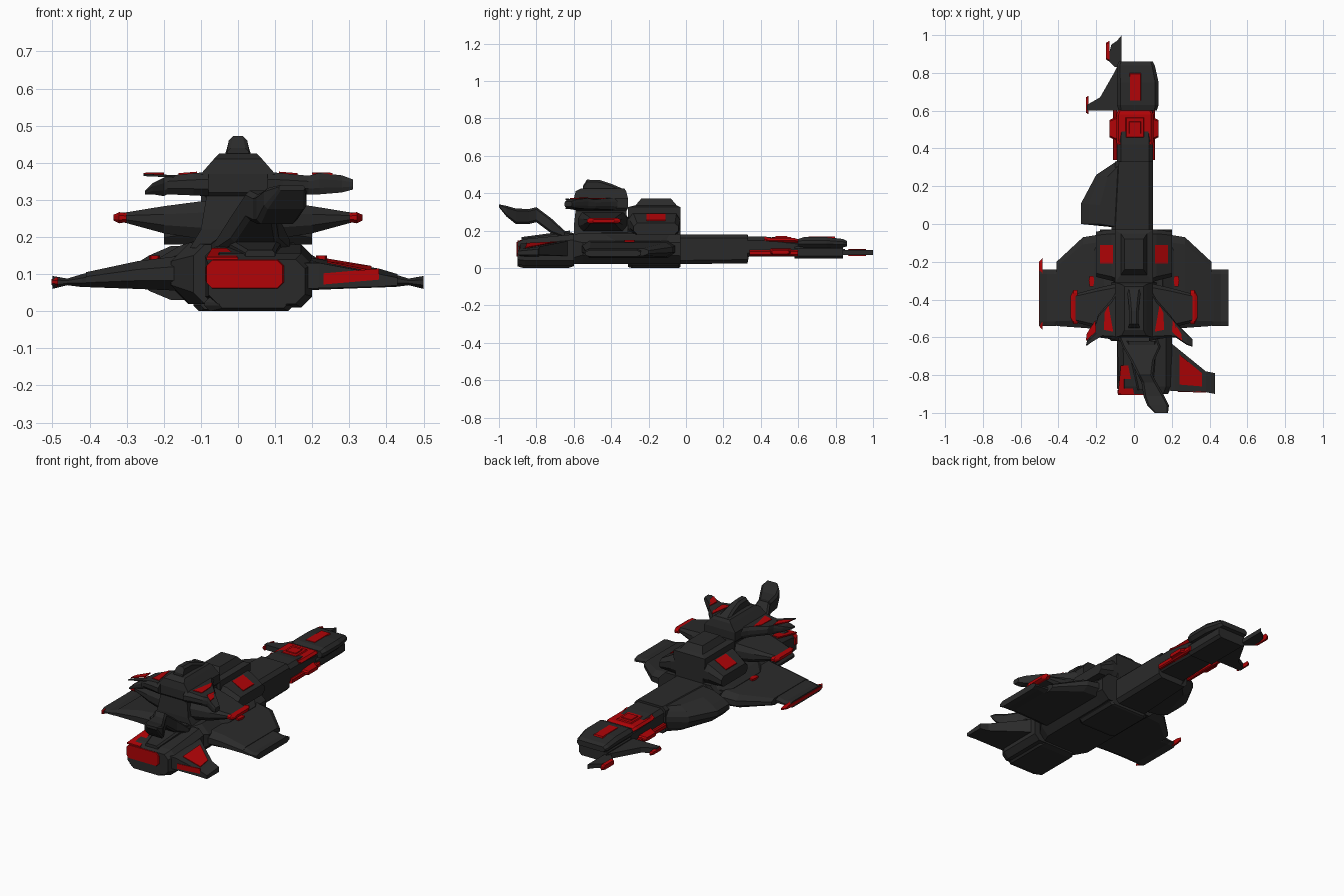
import bpy, bmesh


def material(name, rgb):
    m = bpy.data.materials.new(name)
    m.diffuse_color = (*rgb, 1)
    return m


DARK = material("dark_plating", (0.023, 0.023, 0.023))
RED = material("red_paint", (0.44, 0.001, 0.002))


def loft(name, rings, mat=DARK):
    """Skin a list of equal-length 3D rings and cap both ends."""
    bm = bmesh.new()
    vs = [[bm.verts.new(p) for p in ring] for ring in rings]
    n = len(vs[0])
    for a, b in zip(vs, vs[1:]):
        for i in range(n):
            j = (i + 1) % n
            bm.faces.new((a[i], a[j], b[j], b[i]))
    bm.faces.new(vs[0][::-1])
    bm.faces.new(vs[-1])
    bmesh.ops.remove_doubles(bm, verts=bm.verts, dist=1e-5)
    bmesh.ops.recalc_face_normals(bm, faces=bm.faces)
    me = bpy.data.meshes.new(name)
    bm.to_mesh(me)
    bm.free()
    me.materials.append(mat)
    ob = bpy.data.objects.new(name, me)
    bpy.context.collection.objects.link(ob)
    return ob


def hull(name, sections, mat=DARK):
    """Chamfered box sections (y, x0, x1, z0, z1, chamfer) along y."""
    return loft(name, [[(x0 + c, y, z0), (x1 - c, y, z0), (x1, y, z0 + c), (x1, y, z1 - c),
                        (x1 - c, y, z1), (x0 + c, y, z1), (x0, y, z1 - c), (x0, y, z0 + c)]
                       for y, x0, x1, z0, z1, c in sections], mat)


def stack(name, levels, mat=DARK):
    """Rectangles (z, x0, x1, y0, y1) stacked upward."""
    return loft(name, [[(x0, y0, z), (x1, y0, z), (x1, y1, z), (x0, y1, z)]
                       for z, x0, x1, y0, y1 in levels], mat)


def wing(name, sections, s=1, mat=DARK):
    """Blunt-edged foil sections (x, y0, y1, z0, z1) along x, s = side."""
    rings = []
    for x, y0, y1, z0, z1 in sections:
        e, c = (y1 - y0) * 0.08, (z1 - z0) * 0.3
        rings.append([(s * x, y0, z0 + c), (s * x, y0 + e, z0), (s * x, y1 - e, z0), (s * x, y1, z0 + c),
                      (s * x, y1, z1 - c), (s * x, y1 - e, z1), (s * x, y0 + e, z1), (s * x, y0, z1 - c)])
    return loft(name, rings, mat)


def plate(name, pts, t=0.004, mat=RED):
    """Thin plate from a 3D outline, thickened upward."""
    return loft(name, [pts, [(x, y, z + t) for x, y, z in pts]], mat)


def flat(name, outline, z0, z1, mat=DARK):
    return plate(name, [(x, y, z0) for x, y in outline], z1 - z0, mat)


# Rear hull, keel pads and stern
hull("main_hull", [(-0.62, -0.12, 0.15, 0.02, 0.18, 0.03), (-0.55, -0.18, 0.2, 0.02, 0.185, 0.05),
                   (-0.1, -0.18, 0.2, 0.02, 0.185, 0.05), (-0.03, -0.18, 0.2, 0.02, 0.18, 0.045)])
hull("keel_pad_front", [(-0.31, -0.1, 0.12, 0.005, 0.04, 0.01), (-0.29, -0.12, 0.14, 0, 0.04, 0.015),
                        (-0.04, -0.12, 0.14, 0, 0.04, 0.015), (-0.03, -0.1, 0.12, 0.005, 0.04, 0.01)])
hull("stern_hull", [(-0.9, -0.08, 0.18, 0.02, 0.14, 0.025), (-0.86, -0.08, 0.2, 0.01, 0.155, 0.03),
                    (-0.6, -0.09, 0.2, 0.01, 0.18, 0.03)])
hull("stern_keel", [(-0.9, -0.05, 0.13, 0.008, 0.03, 0.008), (-0.87, -0.09, 0.15, 0, 0.04, 0.015),
                    (-0.63, -0.09, 0.15, 0, 0.04, 0.015), (-0.6, -0.07, 0.13, 0.01, 0.04, 0.01)])
hull("stern_engine_panel", [(-0.905, -0.085, 0.12, 0.062, 0.138, 0.015), (-0.88, -0.088, 0.14, 0.06, 0.142, 0.025)], RED)
plate("stern_deck_panel", [(-0.085, -0.9, 0.138), (0.0, -0.9, 0.138), (-0.03, -0.75, 0.162), (-0.07, -0.75, 0.162)], 0.008)
hull("stern_spine", [(-0.88, 0.02, 0.1, 0.14, 0.165, 0.008), (-0.62, -0.04, 0.12, 0.16, 0.2, 0.01)])

# Bent dorsal tail fin
hull("tail_fin", [(-0.6, -0.08, 0.12, 0.16, 0.185, 0.01), (-0.65, -0.06, 0.14, 0.16, 0.2, 0.01),
                  (-0.72, -0.02, 0.11, 0.185, 0.265, 0.012),
                  (-0.8, 0.02, 0.1, 0.245, 0.325, 0.012), (-0.84, 0.04, 0.12, 0.235, 0.315, 0.012),
                  (-0.91, 0.05, 0.16, 0.235, 0.318, 0.012), (-0.96, 0.07, 0.185, 0.275, 0.332, 0.01),
                  (-1.0, 0.11, 0.18, 0.325, 0.34, 0.005)])

# Surviving tail wing on the right
loft("tail_wing", [[(0.16, -0.88, 0.06), (0.16, -0.6, 0.06), (0.16, -0.6, 0.15), (0.16, -0.88, 0.13)],
                   [(0.22, -0.885, 0.062), (0.22, -0.65, 0.065), (0.22, -0.65, 0.14), (0.22, -0.885, 0.13)],
                   [(0.38, -0.89, 0.066), (0.38, -0.78, 0.07), (0.38, -0.78, 0.115), (0.38, -0.89, 0.1)],
                   [(0.43, -0.9, 0.07), (0.43, -0.79, 0.07), (0.43, -0.79, 0.1), (0.43, -0.9, 0.09)]])
plate("tail_wing_panel", [(0.24, -0.85, 0.13), (0.36, -0.86, 0.106), (0.36, -0.79, 0.118), (0.24, -0.69, 0.138)])
plate("tail_wing_rear_panel", [(0.23, -0.888, 0.072), (0.38, -0.893, 0.085), (0.38, -0.888, 0.085), (0.23, -0.882, 0.072)], 0.03)

# Parts mirrored on both sides
for s, side in ((1, "right"), (-1, "left")):
    wing(f"main_wing_{side}", [(0.15, -0.56, -0.05, 0.055, 0.15), (0.27, -0.55, -0.07, 0.06, 0.135),
                               (0.41, -0.54, -0.2, 0.065, 0.105)], s)
    wing(f"wing_tip_plate_{side}", [(0.37, -0.53, -0.24, 0.065, 0.112), (0.42, -0.54, -0.24, 0.065, 0.1),
                                    (0.46, -0.54, -0.24, 0.07, 0.088), (0.5, -0.54, -0.24, 0.06, 0.095)], s)
    wing(f"wing_root_fairing_{side}", [(0.1, -0.5, -0.04, 0.13, 0.195), (0.16, -0.46, -0.06, 0.1, 0.175),
                                       (0.21, -0.4, -0.12, 0.1, 0.145)], s)
    flat(f"wing_marker_{side}", [(s * x, y) for x, y in ((0.215, -0.33), (0.235, -0.33), (0.24, -0.3),
                                                       (0.235, -0.275), (0.215, -0.275), (0.21, -0.3))], 0.12, 0.15, RED)
    # Mid-level stub wings with red tip pods
    wing(f"upper_wing_{side}", [(0.07, -0.58, -0.31, 0.19, 0.3), (0.2, -0.55, -0.34, 0.21, 0.283),
                                (0.31, -0.52, -0.37, 0.24, 0.265)], s)
    wing(f"upper_wing_tip_{side}", [(0.3, -0.53, -0.35, 0.24, 0.264), (0.32, -0.53, -0.35, 0.237, 0.267),
                                    (0.335, -0.5, -0.38, 0.244, 0.26)], s, RED)
    # Sloped shoulder decks with red panels
    wing(f"shoulder_deck_{side}", [(0.07, -0.32, -0.03, 0.17, 0.3), (0.12, -0.3, -0.03, 0.18, 0.285),
                                   (0.2, -0.28, -0.04, 0.18, 0.24)], s)
    plate(f"shoulder_panel_{side}", [(s * 0.11, -0.21, 0.286), (s * 0.18, -0.21, 0.25),
                                     (s * 0.18, -0.11, 0.25), (s * 0.11, -0.11, 0.286)], 0.006)
    # Swept bridge arms, the left one broken short
    tip = ((0.22, -0.6, -0.52, 0.315, 0.373), (0.28, -0.64, -0.58, 0.32, 0.366), (0.31, -0.65, -0.61, 0.328, 0.355)) \
        if s > 0 else ((0.2, -0.6, -0.52, 0.31, 0.36), (0.23, -0.63, -0.56, 0.315, 0.345), (0.25, -0.645, -0.61, 0.315, 0.325))
    wing(f"bridge_arm_{side}", [(0.08, -0.62, -0.33, 0.31, 0.375), (0.12, -0.61, -0.4, 0.312, 0.372),
                                (0.19, -0.6, -0.48, 0.315, 0.365), *tip], s)
    plate(f"bridge_arm_panel_{side}", [(s * 0.11, -0.57, 0.372), (s * 0.16, -0.56, 0.368),
                                       (s * 0.155, -0.47, 0.367), (s * 0.135, -0.43, 0.37)])
    plate(f"bridge_arm_edge_{side}", [(s * 0.2, -0.57, 0.368), (s * 0.255, -0.62, 0.367),
                                      (s * 0.25, -0.58, 0.367), (s * 0.205, -0.51, 0.366)], 0.006)

wing("left_wing_red_tip", [(0.485, -0.56, -0.18, 0.065, 0.092), (0.502, -0.54, -0.2, 0.07, 0.087)], -1, RED)
plate("left_bridge_spike", [(-0.15, -0.58, 0.36), (-0.255, -0.645, 0.364), (-0.25, -0.625, 0.364), (-0.16, -0.54, 0.36)], 0.006, DARK)

# Forward superstructure
stack("forward_deckhouse", [(0.17, -0.09, 0.09, -0.33, -0.03), (0.22, -0.09, 0.09, -0.3, -0.03),
                            (0.28, -0.1, 0.1, -0.31, -0.03), (0.325, -0.1, 0.1, -0.31, -0.03),
                            (0.335, -0.07, 0.07, -0.27, -0.05), (0.37, -0.05, 0.05, -0.24, -0.08)])
# Rear superstructure, bridge and tower
stack("rear_deckhouse", [(0.17, -0.13, 0.13, -0.6, -0.31), (0.22, -0.1, 0.1, -0.6, -0.31),
                         (0.31, -0.085, 0.085, -0.59, -0.32)])
stack("bridge", [(0.3, -0.08, 0.08, -0.58, -0.32), (0.32, -0.1, 0.1, -0.6, -0.31),
                 (0.37, -0.1, 0.1, -0.6, -0.31), (0.41, -0.065, 0.065, -0.59, -0.32),
                 (0.425, -0.05, 0.05, -0.56, -0.33)])
hull("tower", [(-0.55, -0.03, 0.03, 0.40, 0.44, 0.01), (-0.53, -0.025, 0.025, 0.4, 0.472, 0.012),
               (-0.46, -0.025, 0.025, 0.4, 0.47, 0.012), (-0.4, -0.03, 0.03, 0.4, 0.45, 0.012),
               (-0.33, -0.04, 0.04, 0.38, 0.42, 0.012)])

# Midship barrel and the surviving rounded left bulge
hull("midship_hull", [(-0.05, -0.12, 0.1, 0.02, 0.18, 0.02), (0.33, -0.1, 0.1, 0.025, 0.18, 0.02)])
bulge = [(-0.08, 0.34), (-0.2, 0.26), (-0.28, 0.11), (-0.28, 0.0), (-0.08, -0.02)]
middle = [(-0.07, 0.335), (-0.18, 0.255), (-0.24, 0.105), (-0.24, 0.0), (-0.07, -0.02)]
inner = [(-0.06, 0.33), (-0.14, 0.25), (-0.18, 0.1), (-0.18, 0.0), (-0.06, -0.02)]
loft("left_bulge", [[(x, y, z) for x, y in o] for o, z in
                    ((inner, 0.03), (middle, 0.055), (bulge, 0.095), (bulge, 0.125), (middle, 0.15), (inner, 0.176))])

# Neck with red collar
hull("neck", [(0.3, -0.09, 0.1, 0.06, 0.168, 0.02), (0.42, -0.09, 0.1, 0.06, 0.168, 0.02),
              (0.62, -0.08, 0.09, 0.06, 0.145, 0.02)])
hull("neck_collar", [(0.42, -0.09, 0.1, 0.135, 0.168, 0.012), (0.44, -0.093, 0.103, 0.135, 0.16, 0.012),
                     (0.58, -0.093, 0.103, 0.135, 0.16, 0.012), (0.61, -0.08, 0.09, 0.13, 0.15, 0.01)], RED)
stack("collar_hatch_rim", [(0.15, -0.05, 0.06, 0.45, 0.57), (0.166, -0.04, 0.05, 0.46, 0.56)], RED)
stack("collar_hatch", [(0.16, -0.03, 0.04, 0.475, 0.545), (0.17, -0.025, 0.035, 0.48, 0.54)], RED)
for s, side in ((1, "right"), (-1, "left")):
    hull(f"neck_rail_{side}", [(0.34, s * 0.1 - 0.012, s * 0.1 + 0.012, 0.065, 0.095, 0.006),
                               (0.6, s * 0.1 - 0.012, s * 0.1 + 0.012, 0.065, 0.095, 0.006)], RED)
    wing(f"neck_pod_{side}", [(0.09, 0.44, 0.57, 0.065, 0.105), (0.13, 0.46, 0.55, 0.075, 0.095)], s, RED)

# Bow block, side fin and prong
hull("bow", [(0.6, -0.08, 0.12, 0.115, 0.155, 0.012), (0.63, -0.09, 0.13, 0.11, 0.165, 0.018),
             (0.75, -0.09, 0.13, 0.11, 0.165, 0.018), (0.84, -0.09, 0.11, 0.11, 0.155, 0.015),
             (0.86, -0.08, 0.1, 0.115, 0.145, 0.012)])
hull("bow_underside", [(0.58, -0.08, 0.1, 0.05, 0.12, 0.015), (0.84, -0.08, 0.1, 0.05, 0.12, 0.015)])
stack("bow_deck_panel", [(0.155, -0.025, 0.04, 0.65, 0.8), (0.168, -0.02, 0.035, 0.655, 0.795)], RED)
flat("bow_side_fin", [(-0.08, 0.6), (-0.08, 0.85), (-0.1, 0.81), (-0.18, 0.67), (-0.25, 0.63), (-0.25, 0.6)], 0.07, 0.1)
wing("bow_side_fin_tip", [(0.24, 0.58, 0.68, 0.07, 0.095), (0.255, 0.59, 0.67, 0.075, 0.09)], -1, RED)
flat("bow_prong", [(-0.065, 0.83), (-0.065, 1.0), (-0.09, 0.97), (-0.12, 0.95), (-0.14, 0.87), (-0.1, 0.83)], 0.07, 0.095)
wing("bow_prong_tip", [(0.13, 0.86, 0.97, 0.065, 0.1), (0.147, 0.87, 0.96, 0.07, 0.095)], -1, RED)
